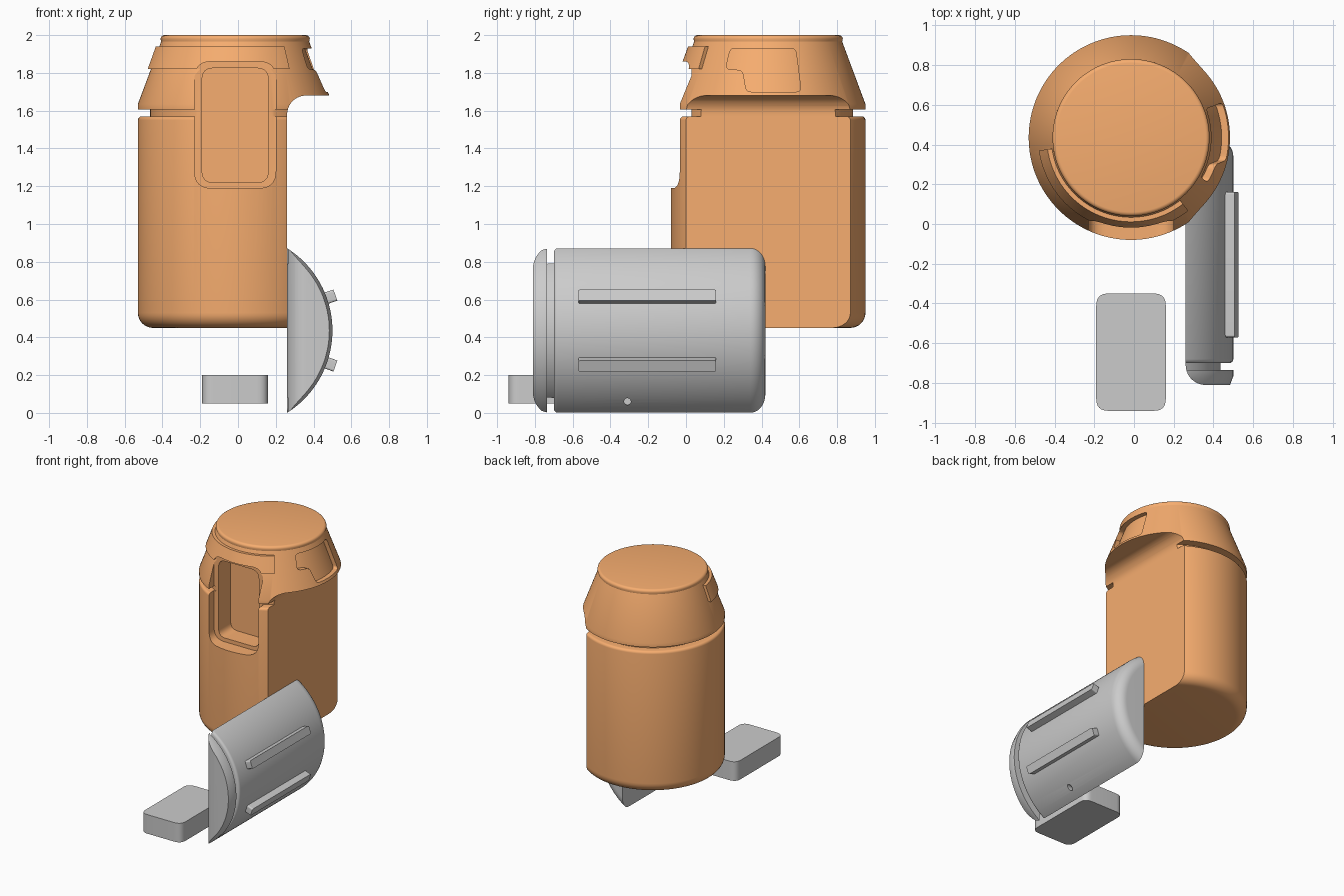
import bpy, bmesh, math
from mathutils import Vector, Matrix

if "Cube" in bpy.data.objects:
    bpy.data.objects.remove(bpy.data.objects["Cube"])

CX, CY = -0.015, 0.435          # axis of the canister
R = 0.515


def finish(name, bm):
    bmesh.ops.recalc_face_normals(bm, faces=bm.faces)
    me = bpy.data.meshes.new(name)
    bm.to_mesh(me)
    bm.free()
    ob = bpy.data.objects.new(name, me)
    bpy.context.collection.objects.link(ob)
    return ob


def sweep(name, profile, a0=0, a1=360, n=128):
    """Turn an (r, z) profile around the canister axis, fully or as a sector."""
    full = a1 - a0 == 360
    bm = bmesh.new()
    rings = []
    for i in range(n if full else n + 1):
        a = math.radians(a0 + (a1 - a0) * i / n)
        rings.append([bm.verts.new((CX + r * math.cos(a), CY + r * math.sin(a), z))
                      for r, z in profile])
    m = len(profile)
    for i in range(n):
        p, q = rings[i], rings[(i + 1) % len(rings)]
        for j in range(m - 1 if full else m):
            k = (j + 1) % m
            bm.faces.new((p[j], p[k], q[k], q[j]))
    if full:
        bm.faces.new([r[0] for r in rings])
        bm.faces.new([r[-1] for r in rings])
    else:
        bm.faces.new(rings[0])
        bm.faces.new(rings[-1])
    return finish(name, bm)


def prism(name, pts, axis, lo, hi):
    """Extrude a 2D outline along x, y or z."""
    bm = bmesh.new()
    place = {'x': lambda u, v, w: (w, u, v),
             'y': lambda u, v, w: (u, w, v),
             'z': lambda u, v, w: (u, v, w)}[axis]
    a = [bm.verts.new(place(u, v, lo)) for u, v in pts]
    b = [bm.verts.new(place(u, v, hi)) for u, v in pts]
    bm.faces.new(a)
    bm.faces.new(b)
    for i in range(len(pts)):
        k = (i + 1) % len(pts)
        bm.faces.new((a[i], a[k], b[k], b[i]))
    return finish(name, bm)


def rounded(pts, r, n=8):
    """Round every corner of an outline."""
    out = []
    for i, p in enumerate(pts):
        p = Vector(p)
        a = p + (Vector(pts[i - 1]) - p).normalized() * r
        b = p + (Vector(pts[(i + 1) % len(pts)]) - p).normalized() * r
        for t in (j / n for j in range(n + 1)):
            out.append(tuple(a * (1 - t) ** 2 + p * 2 * t * (1 - t) + b * t * t))
    return out


def rect(u0, v0, u1, v1, r):
    return rounded([(u0, v0), (u1, v0), (u1, v1), (u0, v1)], r)


def boolean(ob, tool, op, remove=True):
    m = ob.modifiers.new("bool", 'BOOLEAN')
    m.operation, m.object, m.solver = op, tool, 'EXACT'
    bpy.context.view_layer.objects.active = ob
    bpy.ops.object.modifier_apply(modifier=m.name)
    if remove:
        bpy.data.objects.remove(tool)


def arc(cr, cz, r, a0, a1, n):
    return [(cr + r * math.cos(math.radians(a0 + (a1 - a0) * i / n)),
             cz + r * math.sin(math.radians(a0 + (a1 - a0) * i / n))) for i in range(n + 1)]


# Whole canister: rounded base, neck groove, tapered cap
profile = (arc(R - 0.08, 0.53, 0.08, -90, 0, 8) + arc(R - 0.02, 1.55, 0.02, 0, 90, 4)
           + [(0.45, 1.57), (0.45, 1.605), (R, 1.605), (R, 1.635), (0.392, 1.965)]
           + arc(0.375, 1.98, 0.02, 0, 90, 4))
canister = sweep("canister", profile)
cover = canister.copy()
cover.data = canister.data.copy()
cover.name = "side_cover"
bpy.context.collection.objects.link(cover)

# Side section, taken out of the canister and laid down as the loose cover
section = prism("section_cutter",
                [(0.26, 0.3), (0.8, 0.3), (0.8, 1.68)] + arc(0.36, 1.58, 0.1, 90, 180, 10),
                'y', -0.3, 1.2)
boolean(cover, section, 'INTERSECT', False)
boolean(canister, section, 'DIFFERENCE')

# Raised band on the cap
band = sweep("band", [(0.36, 1.82), (0.468, 1.82), (0.424, 1.94), (0.36, 1.94)], 188, 308, 48)
boolean(canister, band, 'UNION')

# Front pocket with a ledge
boolean(canister, prism("ledge", rect(-0.23, 1.19, 0.20, 1.86, 0.09), 'y', -0.3, 0.03), 'DIFFERENCE')
boolean(canister, prism("pocket", rect(-0.19, 1.22, 0.16, 1.825, 0.06), 'y', -0.3, 0.18), 'DIFFERENCE')

# Recessed L-shaped panel on the side of the cap
panel = prism("panel", rounded([(0.235, 1.93), (0.58, 1.93), (0.61, 1.70), (0.32, 1.70),
                                (0.30, 1.815), (0.21, 1.82)], 0.025, 5), 'x', 0.2, 0.8)
boolean(panel, sweep("core", [(0.494, 1.6), (0.327, 2.04)]), 'DIFFERENCE')
boolean(canister, panel, 'DIFFERENCE')

# Lay the cover down: its height now runs along -y
cover.data.transform(Matrix.Translation((0, 0.87, 0.001)) @ Matrix.Rotation(math.pi / 2, 4, 'X'))

# Small hole near the cover's lower edge
boolean(cover, prism("hole", arc(-0.31, 0.06, 0.018, 0, 345, 23), 'x', 0.29, 0.6), 'DIFFERENCE')

# Two grip ribs on the cover, set radially
for label, s in (("upper", 1), ("lower", -1)):
    rib = prism(label + "_grip_rib", rect(-0.57, -0.031, 0.16, 0.031, 0.012), 'x', 0.48, 0.563)
    rib.data.transform(Matrix.Translation((CX, 0, 0.436))
                       @ Matrix.Rotation(math.radians(-19.5 * s), 4, 'Y'))

# Loose block that fits the pocket
prism("loose_block", rect(-0.19, -0.94, 0.16, -0.35, 0.06), 'z', 0.05, 0.20)

# Colour and shading
orange = bpy.data.materials.new("orange")
orange.diffuse_color = (0.93, 0.42, 0.16, 1)
orange.use_nodes = True
orange.node_tree.nodes["Principled BSDF"].inputs["Base Color"].default_value = orange.diffuse_color
canister.data.materials.clear()
canister.data.materials.append(orange)
for ob in list(bpy.context.scene.objects):
    bpy.ops.object.select_all(action='DESELECT')
    ob.select_set(True)
    bpy.context.view_layer.objects.active = ob
    bpy.ops.object.shade_smooth_by_angle(angle=math.radians(30))
